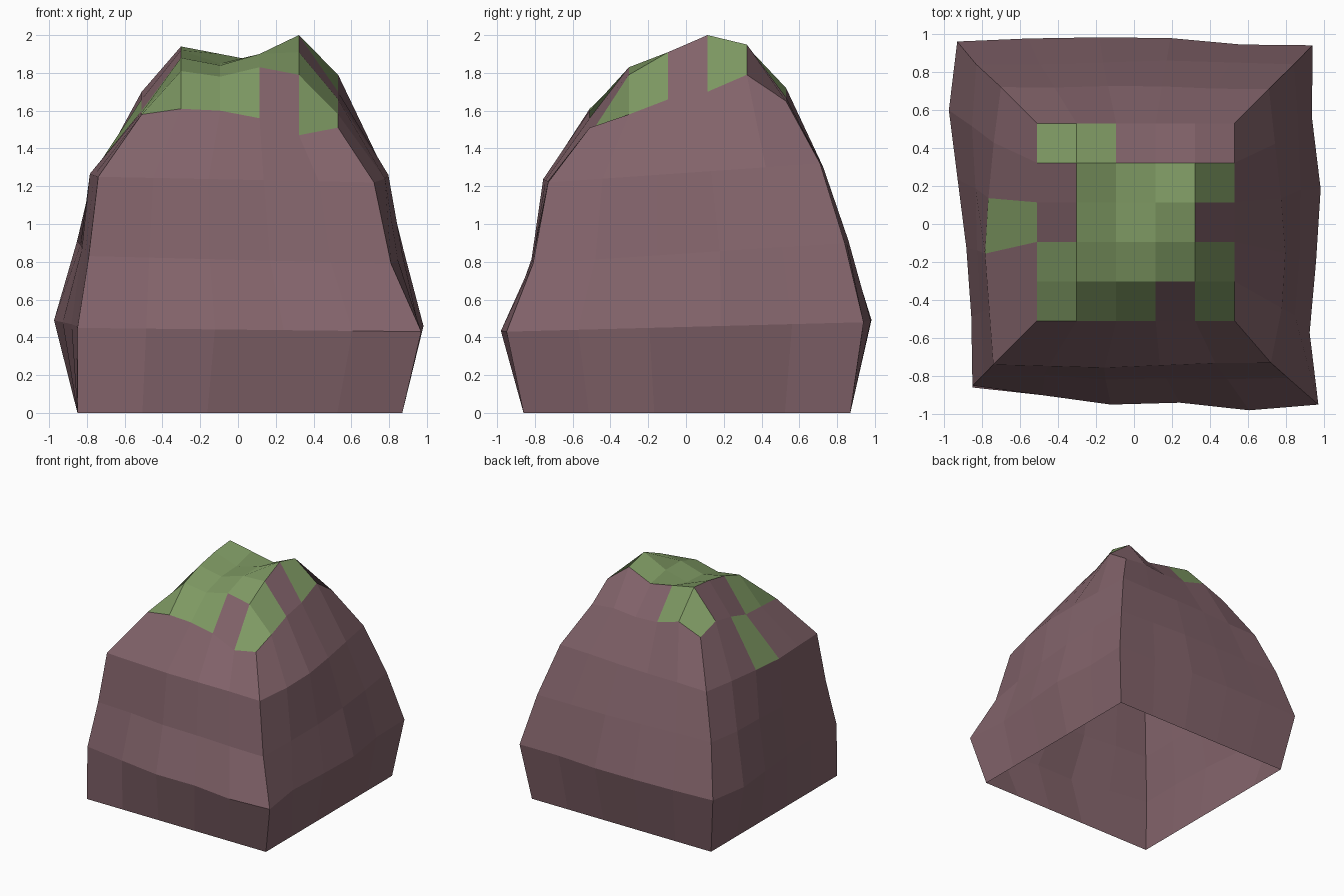
import bpy
import bmesh
from mathutils import Vector

cube = bpy.data.objects.get("Cube")
if cube:
    bpy.data.objects.remove(cube, do_unlink=True)


def make_material(name, color):
    mat = bpy.data.materials.new(name)
    mat.use_nodes = True
    mat.diffuse_color = (*color, 1)
    mat.node_tree.nodes["Principled BSDF"].inputs["Base Color"].default_value = (*color, 1)
    return mat


SEGMENTS = 5
SIDE_COUNT = 4
OUTWARD = [Vector((0, -1, 0)), Vector((1, 0, 0)), Vector((0, 1, 0)), Vector((-1, 0, 0))]


def ring_points(corners, bulges):
    """Closed ring of points: straight sides between corners, pushed outward by the bulges."""
    points = []
    for side in range(SIDE_COUNT):
        start = Vector(corners[side])
        end = Vector(corners[(side + 1) % SIDE_COUNT])
        for step in range(SEGMENTS):
            point = start.lerp(end, step / SEGMENTS)
            if step and bulges:
                point += OUTWARD[side] * bulges[side][step - 1]
            points.append(point)
    return points


# Rings of the rock wall, from the ground up; corners run anticlockwise from front right
foot = ring_points(
    [(-.85, -.86, 0), (.87, -.86, 0), (.87, .87, 0), (-.85, .87, 0)], None)
belly = ring_points(
    [(-.85, -.85, .45), (.97, -.95, .43), (.94, .94, .48), (-.93, .96, .5)],
    [(.03, .06, .03, .05), (-.04, 0, .03, -.01), (0, .03, .03, .02), (.06, .03, 0, -.01)])
waist = ring_points(
    [(-.79, -.79, .83), (.81, -.81, .79), (.84, .84, .9), (-.83, .84, .93)],
    [(0, .02, .01, .01), (.03, .05, .05, .03), (.01, .02, .01, 0), (.03, .02, .02, .01)])
shoulder = ring_points(
    [(-.74, -.74, 1.25), (.72, -.73, 1.22), (.71, .71, 1.32), (-.7, .72, 1.29)],
    [(.01, .02, .01, 0), (.06, .08, .06, .03), (0, .01, .01, 0), (.03, .05, .06, .03)])

# Heights of the uneven summit, one row per step from front to back
HEIGHTS = [
    (1.58, 1.61, 1.60, 1.56, 1.47, 1.51),
    (1.59, 1.81, 1.78, 1.83, 1.79, 1.58),
    (1.60, 1.88, 1.84, 1.90, 1.91, 1.66),
    (1.66, 1.92, 1.85, 1.90, 2.00, 1.70),
    (1.70, 1.94, 1.90, 1.86, 1.95, 1.79),
    (1.64, 1.72, 1.66, 1.65, 1.67, 1.65),
]
# Moss layout on the summit, front row first (G = moss, r = bare rock)
MOSS = ["GGGrG", "GGGGG", "rGGGr", "rGGGG", "GGrrr"]
MOSSY_WALL_SEGMENT = 17

bm = bmesh.new()

# Summit grid
grid = [[bm.verts.new((-.51 + .208 * i, -.51 + .208 * j, height))
         for i, height in enumerate(row)] for j, row in enumerate(HEIGHTS)]
for j, row in enumerate(MOSS):
    for i, kind in enumerate(row):
        face = bm.faces.new((grid[j][i], grid[j][i + 1], grid[j + 1][i + 1], grid[j + 1][i]))
        face.material_index = int(kind == "G")

# Rim of the summit, in the same order as the wall rings
n = SEGMENTS
rim = ([grid[0][k] for k in range(n)] + [grid[k][n] for k in range(n)]
       + [grid[n][n - k] for k in range(n)] + [grid[n - k][0] for k in range(n)])

# Wall, open at the bottom
loops = [[bm.verts.new(p) for p in ring] for ring in (foot, belly, waist, shoulder)] + [rim]
for lower, upper in zip(loops, loops[1:]):
    for k in range(len(lower)):
        m = (k + 1) % len(lower)
        face = bm.faces.new((lower[k], lower[m], upper[m], upper[k]))
        face.material_index = int(upper is rim and k == MOSSY_WALL_SEGMENT)

mesh = bpy.data.meshes.new("mossy_rock")
bm.to_mesh(mesh)
bm.free()
mesh.materials.append(make_material("rock brown", (.225, .125, .145)))
mesh.materials.append(make_material("moss green", (.21, .32, .125)))
rock = bpy.data.objects.new("mossy_rock", mesh)
bpy.context.collection.objects.link(rock)
